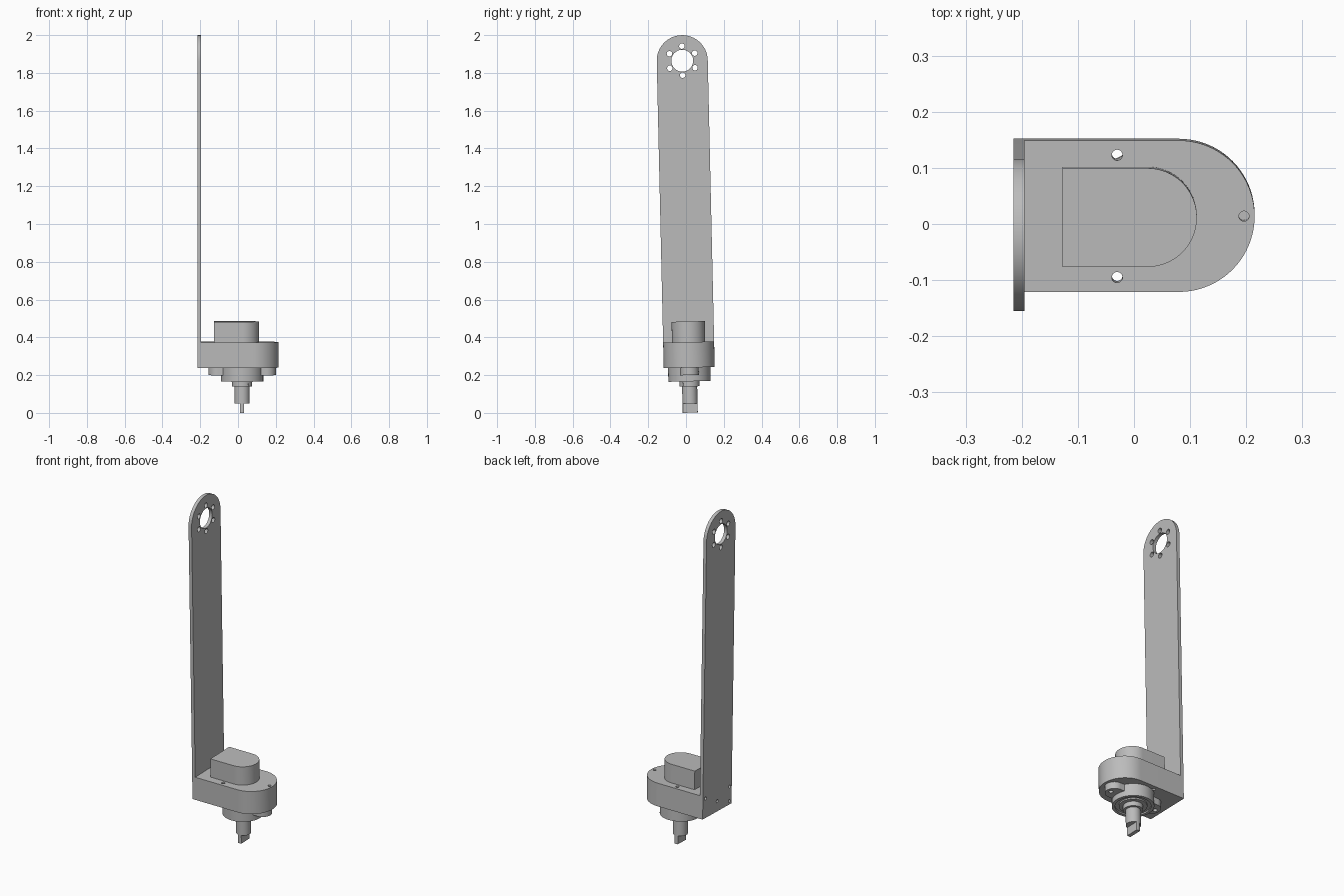
import bpy, bmesh
from math import pi, sin, cos, acos, radians
from mathutils import Matrix, Vector

if "Cube" in bpy.data.objects:
    bpy.data.objects.remove(bpy.data.objects["Cube"])

grey = bpy.data.materials.new("light grey")
grey.use_nodes = True
COLOUR = (0.5, 0.5, 0.5, 1)
grey.diffuse_color = COLOUR
grey.node_tree.nodes["Principled BSDF"].inputs["Base Color"].default_value = COLOUR

# The whole assembly leans slightly about the x axis
LEAN = Matrix.Translation((0, 0.017, 0.24)) @ Matrix.Rotation(0.0227, 4, 'X') @ Matrix.Translation((0, 0, -0.24))
# Upright profiles: (u, v, w) becomes (w, u, v)
SIDEWAYS = Matrix(((0, 0, 1, 0), (1, 0, 0, 0), (0, 1, 0, 0), (0, 0, 0, 1)))
SHAFT_X = 0.022


def arc(cx, cy, r, start, end, n=40):
    return [(cx + r * cos(start + (end - start) * i / n),
             cy + r * sin(start + (end - start) * i / n)) for i in range(n + 1)]


def circle(cx, cy, r, n=32):
    return arc(cx, cy, r, 0, 2 * pi, n)[:-1]


def add_prism(bm, outline, low, high):
    face = bm.faces.new([bm.verts.new((x, y, low)) for x, y in outline])
    top = bmesh.ops.extrude_face_region(bm, geom=[face])["geom"]
    bmesh.ops.translate(bm, vec=(0, 0, high - low),
                        verts=[g for g in top if isinstance(g, bmesh.types.BMVert)])


def to_object(name, bm):
    bmesh.ops.recalc_face_normals(bm, faces=bm.faces)
    mesh = bpy.data.meshes.new(name)
    bm.to_mesh(mesh)
    bm.free()
    obj = bpy.data.objects.new(name, mesh)
    bpy.context.collection.objects.link(obj)
    return obj


def finish(obj, matrix=Matrix()):
    obj.data.transform(LEAN @ matrix)
    obj.data.materials.clear()
    obj.data.materials.append(grey)
    bpy.ops.object.select_all(action='DESELECT')
    obj.select_set(True)
    bpy.context.view_layer.objects.active = obj
    bpy.ops.object.shade_smooth_by_angle(angle=radians(30))
    return obj


def part(name, outline, low, high, holes=(), matrix=Matrix()):
    """Extruded outline; each hole is (x, y, radius, bottom, top)."""
    bm = bmesh.new()
    add_prism(bm, outline, low, high)
    obj = to_object(name, bm)
    if holes:
        cut = bmesh.new()
        for x, y, r, bottom, top in holes:
            add_prism(cut, circle(x, y, r), bottom, top)
        cutter = to_object(name + "_cutter", cut)
        cutter.hide_render = True
        mod = obj.modifiers.new("holes", 'BOOLEAN')
        mod.object, mod.solver = cutter, 'EXACT'
        bpy.context.view_layer.objects.active = obj
        bpy.ops.object.modifier_apply(modifier=mod.name)
        bpy.data.objects.remove(cutter)
    return finish(obj, matrix)


def d_shape(x0, cx, r):
    return [(x0, -r)] + arc(cx, 0, r, -pi / 2, pi / 2) + [(x0, r)]


# Tall arm plate with a bearing hole, six bolt holes and screw holes at the foot
PX0, PX1 = -0.215, -0.195
AXLE_Z = 1.865
plate_holes = [(0, AXLE_Z, 0.058)]
plate_holes += [(0.077 * sin(k * pi / 3), AXLE_Z + 0.077 * cos(k * pi / 3), 0.0145) for k in range(6)]
plate_holes += [(y, z, 0.009) for y, z in ((0.11, 0.355), (0, 0.3), (-0.115, 0.345), (-0.115, 0.26))]
plate = [(-0.135, 0.24), (0.135, 0.24)] + arc(0, AXLE_Z, 0.135, 0, pi)
part("arm_plate", plate, PX0, PX1,
     [(y, z, r, PX0 - 0.05, PX1 + 0.05) for y, z, r in plate_holes], SIDEWAYS)

# Rounded motor housing, its side holes going right through
part("motor_housing", d_shape(PX1, 0.08, 0.135), 0.24, 0.375,
     [(-0.03, s * 0.109, 0.0095, 0.2, 0.4) for s in (-1, 1)] + [(0.196, 0, 0.009, 0.3, 0.4)])

# Raised cover on top of the housing
part("top_cover", d_shape(-0.127, 0.024, 0.088), 0.375, 0.484)

# Mounting ears on both sides of the flange
for side, label in ((1, "left"), (-1, "right")):
    ear = [(SHAFT_X + side * u, v) for u, v in
           [(0.06, -0.05), (0.16, -0.05)] + arc(0.128, 0, 0.05, -pi / 2, pi / 2) + [(0.06, 0.05)]
           if not (u == 0.16 and v == -0.05)]
    part("mounting_ear_" + label, ear, 0.2, 0.24,
         [(SHAFT_X + side * 0.152, 0, 0.012, 0.15, 0.225)])

# Turned flange with a shallow ring groove, stepped collar and shaft
profile = [(0, 0.24), (0.112, 0.24), (0.112, 0.167), (0.095, 0.167), (0.095, 0.175),
           (0.075, 0.175), (0.075, 0.167), (0.053, 0.167), (0.053, 0.14),
           (0.04, 0.14), (0.04, 0.05), (0, 0.05)]
bm = bmesh.new()
points = [bm.verts.new((r, 0, z)) for r, z in profile]
edges = [bm.edges.new(pair) for pair in zip(points, points[1:])]
bmesh.ops.spin(bm, geom=points + edges, axis=(0, 0, 1), cent=(0, 0, 0),
               angle=2 * pi, steps=64, use_duplicate=False)
bmesh.ops.remove_doubles(bm, verts=bm.verts, dist=0.0001)
bmesh.ops.translate(bm, verts=bm.verts, vec=(SHAFT_X, 0, 0))
finish(to_object("flange_and_shaft", bm))

# Flat drive tang on the end of the shaft
HALF, R = 0.011, 0.04
a = acos(HALF / R)
tang = arc(SHAFT_X, 0, R, a, pi - a, 8) + arc(SHAFT_X, 0, R, pi + a, 2 * pi - a, 8)
part("drive_tang", tang, 0.001, 0.052)

# Set screw in the collar
bm = bmesh.new()
add_prism(bm, circle(0, 0, 0.008, 16), 0.045, 0.055)
bmesh.ops.transform(bm, verts=bm.verts, matrix=Matrix.Translation((SHAFT_X, 0, 0.153))
                    @ Matrix.Rotation(radians(-45), 4, 'Z') @ Matrix.Rotation(pi / 2, 4, 'Y'))
finish(to_object("set_screw", bm))
